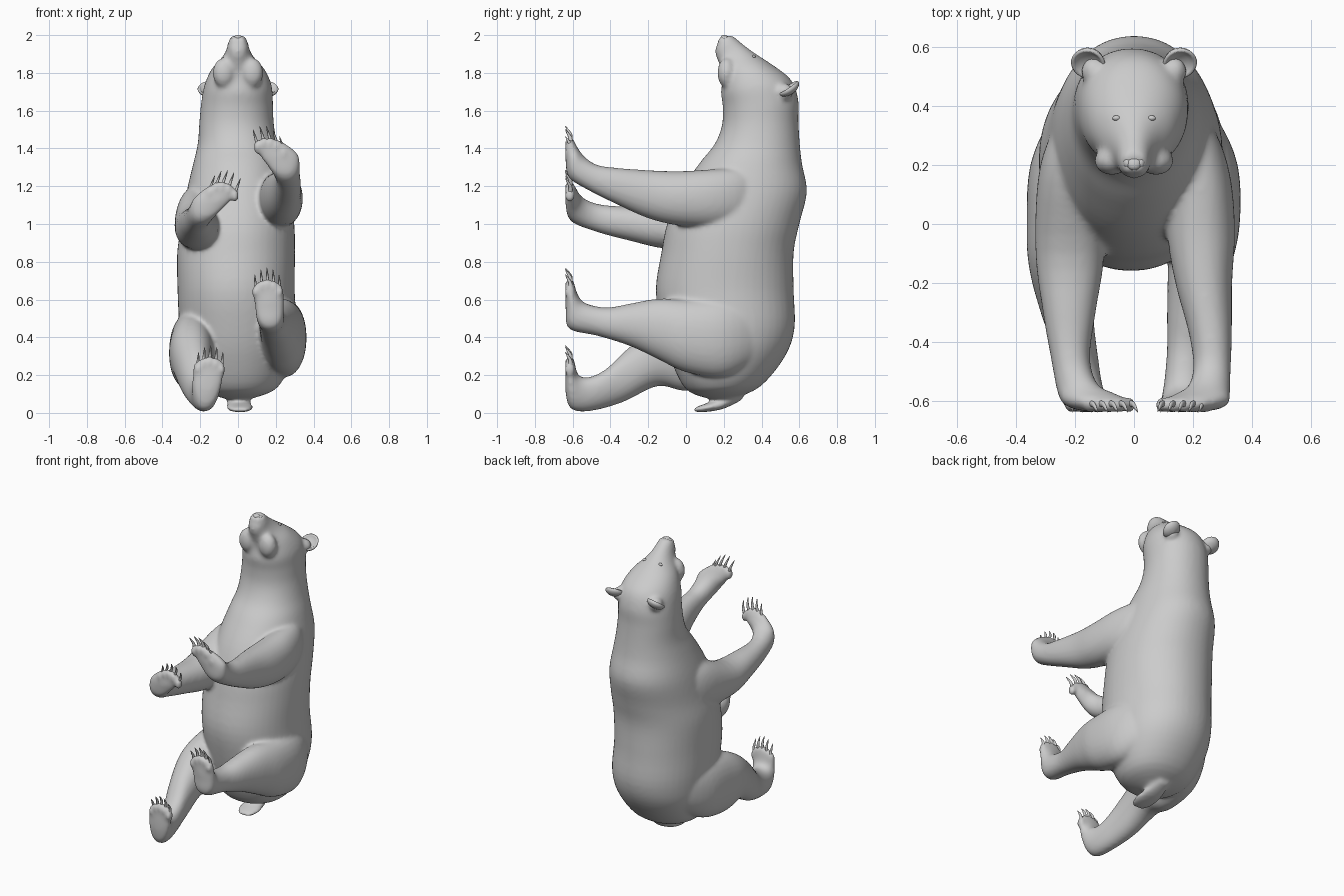
import bpy, bmesh, math
from mathutils import Vector, Matrix


def loft(bm, stations, sides=28, sub=4, power=2.15):
    """Smooth closed tube; station = (low y, low z, high y, high z, centre x, half width)."""
    n = len(stations)
    P = [Vector(s) for s in stations]
    rows = []
    for i in range(n - 1):
        a, b, c, d = P[max(i - 1, 0)], P[i], P[i + 1], P[min(i + 2, n - 1)]
        for k in range(sub):
            t = k / sub
            rows.append(0.5 * (2 * b + (c - a) * t + (2 * a - 5 * b + 4 * c - d) * t * t
                               + (3 * b - a - 3 * c + d) * t ** 3))
    rows.append(P[-1])
    rings = []
    for y1, z1, y2, z2, x, rx in rows:
        ring = []
        for j in range(sides):
            ang = 2 * math.pi * j / sides
            c, s = math.cos(ang), math.sin(ang)
            u = math.copysign(abs(c) ** (2 / power), c)
            v = math.copysign(abs(s) ** (2 / power), s) / 2
            ring.append(bm.verts.new((x + u * rx, (y1 + y2) / 2 + v * (y2 - y1),
                                      (z1 + z2) / 2 + v * (z2 - z1))))
        rings.append(ring)
    faces = [bm.faces.new(rings[0]), bm.faces.new(rings[-1])]
    for r, q in zip(rings, rings[1:]):
        for j in range(sides):
            k = (j + 1) % sides
            faces.append(bm.faces.new((r[j], r[k], q[k], q[j])))
    bmesh.ops.recalc_face_normals(bm, faces=faces)


def ball(bm, loc, scale, tilt=0.0):
    m = (Matrix.Translation(loc) @ Matrix.Rotation(tilt, 4, 'X')
         @ Matrix.Diagonal((*scale, 1)))
    bmesh.ops.create_uvsphere(bm, u_segments=20, v_segments=12, radius=1, matrix=m)


def finish(bm, name):
    me = bpy.data.meshes.new(name)
    bm.to_mesh(me)
    bm.free()
    for p in me.polygons:
        p.use_smooth = True
    ob = bpy.data.objects.new(name, me)
    bpy.context.collection.objects.link(ob)
    return ob


bear = bmesh.new()

# torso, neck and head in one loft from rump to muzzle
loft(bear, [
    (.12, .075, .27, .08, 0, .08), (.0, .125, .40, .145, 0, .21),
    (-.08, .28, .525, .30, 0, .285), (-.13, .45, .575, .45, 0, .31),
    (-.16, .65, .57, .65, -.01, .31), (-.13, .85, .57, .85, -.01, .312),
    (-.10, 1.0, .60, 1.0, 0, .298), (-.03, 1.17, .64, 1.17, 0, .272),
    (.07, 1.32, .614, 1.32, 0, .237)] + [
    (.15, 1.42, .602, 1.43, -.003, .21), (.19, 1.52, .595, 1.55, -.008, .197),
    (.195, 1.62, .594, 1.66, -.005, .19), (.185, 1.70, .555, 1.765, 0, .178),
    (.195, 1.78, .45, 1.848, 0, .142), (.175, 1.85, .37, 1.90, 0, .088),
    (.158, 1.89, .31, 1.945, 0, .063), (.155, 1.93, .262, 1.985, 0, .053),
    (.18, 1.97, .235, 2.004, 0, .042)], sides=48, power=2.1)
for sx in (1, -1):
    ball(bear, (sx * .075, .215, 1.80), (.06, .05, .08))       # jowls
    ball(bear, (sx * .135, .52, 1.70), (.045, .05, .045))      # ear bases
    ball(bear, (sx * .018, .19, 1.965), (.022, .025, .03))     # upper lip

# limbs, from shoulder or hip to the toes
front_left = [
    (.42, 1.06, .42, 1.26, .15, .04), (.3, 1.01, .3, 1.29, .20, .083),
    (.15, .985, .15, 1.29, .225, .105), (-.03, .99, -.03, 1.28, .228, .115),
    (-.2, 1.03, -.2, 1.285, .237, .097), (-.38, 1.11, -.37, 1.298, .26, .073),
    (-.52, 1.18, -.47, 1.313, .265, .064), (-.62, 1.245, -.53, 1.35, .25, .077),
    (-.637, 1.33, -.565, 1.39, .22, .102), (-.637, 1.40, -.585, 1.425, .18, .09),
    (-.632, 1.44, -.60, 1.445, .165, .06)]
front_right = [
    (.42, .98, .42, 1.2, -.15, .04), (.3, .91, .3, 1.21, -.2, .083),
    (.15, .87, .15, 1.19, -.222, .105), (-.1, .868, -.1, 1.10, -.218, .117),
    (-.3, .912, -.3, 1.093, -.22, .09), (-.48, .96, -.45, 1.103, -.215, .066),
    (-.61, 1.015, -.53, 1.13, -.185, .075), (-.637, 1.10, -.565, 1.16, -.137, .1),
    (-.637, 1.165, -.585, 1.195, -.10, .085), (-.632, 1.205, -.60, 1.21, -.085, .055)]
hind_left = [
    (.46, .36, .46, .50, .14, .03), (.36, .27, .36, .57, .205, .075),
    (.2, .19, .2, .60, .24, .113), (.0, .215, .0, .60, .24, .12),
    (-.15, .285, -.15, .605, .222, .107), (-.3, .355, -.3, .578, .20, .088),
    (-.47, .408, -.42, .558, .18, .069), (-.62, .445, -.53, .58, .17, .073),
    (-.637, .55, -.57, .62, .165, .078), (-.637, .65, -.59, .675, .16, .08),
    (-.632, .69, -.605, .695, .155, .055)]
hind_right = [
    (.46, .34, .46, .48, -.14, .03), (.36, .25, .36, .54, -.205, .075),
    (.2, .15, .2, .54, -.24, .113), (.0, .115, .0, .52, -.243, .122),
    (-.15, .142, -.15, .46, -.245, .112), (-.33, .058, -.3, .348, -.225, .088),
    (-.5, .01, -.42, .235, -.19, .069), (-.605, .018, -.51, .19, -.175, .069),
    (-.637, .10, -.57, .20, -.165, .078), (-.637, .23, -.59, .27, -.155, .083),
    (-.632, .28, -.605, .285, -.15, .058)]
for limb in (front_left, front_right, hind_left, hind_right):
    loft(bear, limb)

# toes with a curved claw on each: (name, centre x, top z, spacing, row slope, claw lean)
for name, cx, top, gap, slope, lean in (
        ("front_left_claws", .172, 1.44, .035, -.25, -.022),
        ("front_right_claws", -.083, 1.207, .034, -.1, .028),
        ("hind_left_claws", .157, .69, .032, 0, -.004),
        ("hind_right_claws", -.15, .28, .032, 0, .006)):
    claws = bmesh.new()
    for i in range(-2, 3):
        x, z = cx + gap * i, top - .009 * i * i + slope * gap * i
        ball(bear, (x, -.615, z - .014), (.02, .028, .038))
        loft(claws, [(-.625, z, -.60, z, x, .009),
                     (-.622, z + .03, -.602, z + .034, x + lean * .4, .007),
                     (-.632, z + .056, -.62, z + .06, x + lean * .75, .0045),
                     (-.640, z + .078, -.638, z + .079, x + lean, .001)], sides=8, sub=3)
    finish(claws, name)

# tail
loft(bear, [(.30, .07, .30, .12, 0, .04), (.2, .022, .19, .075, .005, .066),
            (.1, .004, .1, .048, .01, .07), (.04, .006, .045, .028, .01, .045)])

# fuse the anatomy into one smooth skin
body = finish(bear, "body")
remesh = body.modifiers.new("fuse", 'REMESH')
remesh.mode = 'VOXEL'
remesh.voxel_size = .011
remesh.use_smooth_shade = True
soft = body.modifiers.new("soften", 'SMOOTH')
soft.factor = .5
soft.iterations = 12
bpy.context.view_layer.update()
skin = body.evaluated_get(bpy.context.evaluated_depsgraph_get())

# cupped ears and eyes, mirrored
for side, sx in (("left", 1), ("right", -1)):
    ear = bmesh.new()
    rim = []
    m = (Matrix.Translation((sx * .155, .548, 1.715)) @ Matrix.Rotation(sx * .15, 4, 'Y')
         @ Matrix.Rotation(.6, 4, 'X'))
    for r, z in ((.006, -.008), (.03, -.004), (.045, .006), (.053, .013), (.059, .006),
                 (.053, -.01), (.032, -.024), (.006, -.03)):
        rim.append([ear.verts.new(m @ Vector((r * math.cos(a * math.pi / 12),
                                              r * 1.05 * math.sin(a * math.pi / 12), z)))
                    for a in range(24)])
    for a, b in zip(rim, rim[1:]):
        for j in range(24):
            k = (j + 1) % 24
            ear.faces.new((a[j], a[k], b[k], b[j]))
    ear.faces.new(rim[0])
    ear.faces.new(rim[-1])
    bmesh.ops.recalc_face_normals(ear, faces=ear.faces)
    finish(ear, side + "_ear")
    hit, spot, normal, index = skin.ray_cast(Vector((sx * .06, .36, 3)), Vector((0, 0, -1)))
    eye = bmesh.new()
    ball(eye, spot if hit else (sx * .06, .36, 1.89), (.014, .009, .009))
    finish(eye, side + "_eye")

# nose pad with nostril wings
nose = bmesh.new()
ball(nose, (0, .213, 1.974), (.032, .034, .022), tilt=-.6)
for sx in (1, -1):
    ball(nose, (sx * .022, .208, 1.981), (.014, .018, .014))
finish(nose, "nose")
